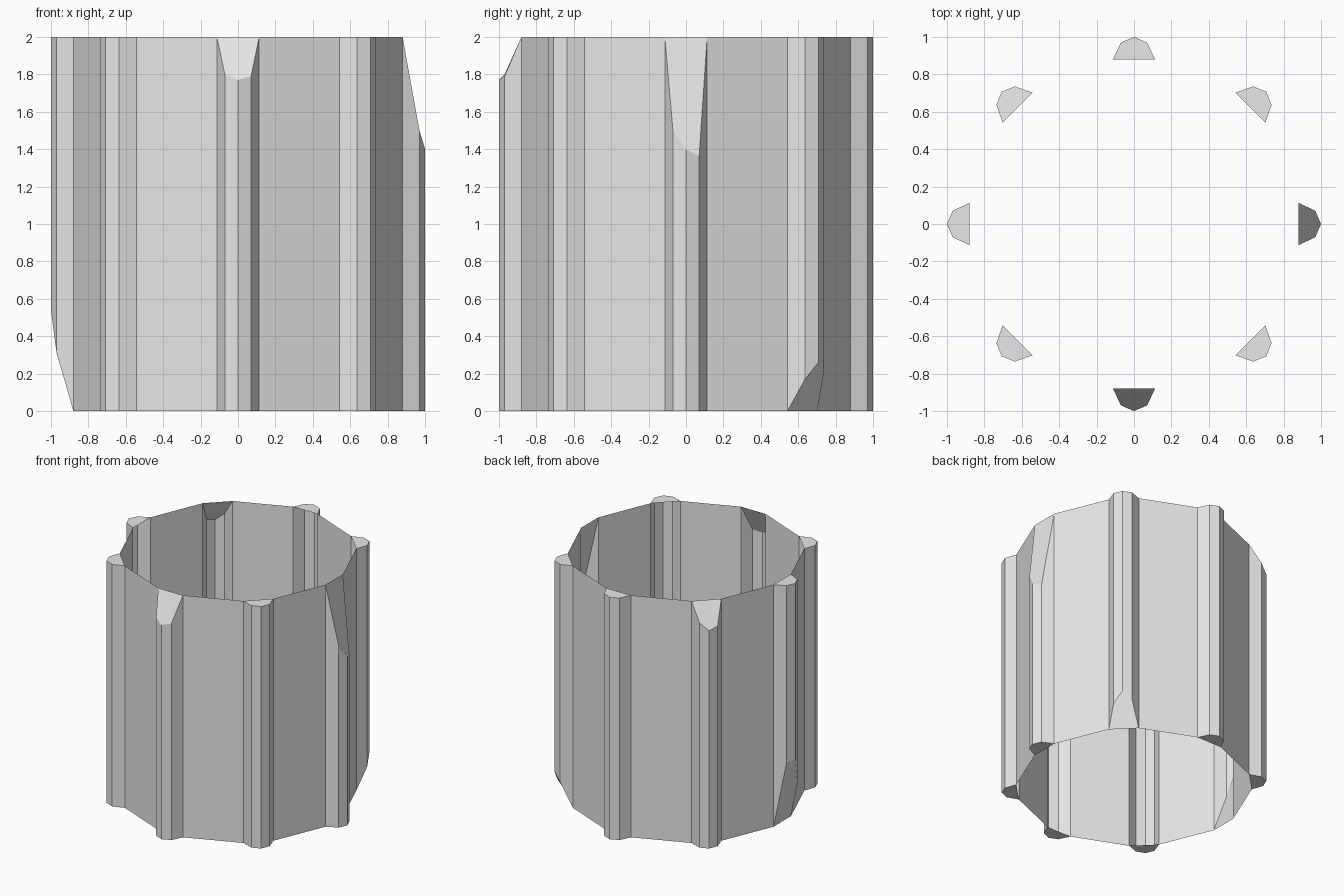
import bpy, bmesh, math

cube = bpy.data.objects.get("Cube")
if cube:
    bpy.data.objects.remove(cube, do_unlink=True)

RIBS = 8
HEIGHT = 2.0
# Half-round rib section: (radial distance, sideways offset), counter-clockwise
SECTION = [(0.88, -0.113), (0.97, -0.07), (1.0, 0.0), (0.97, 0.07), (0.88, 0.113)]

# Bevelled rib ends: rib number (from +x, counter-clockwise) -> cut depths
TOP_CUTS = {0: (0.50, 0.60, 0.64), 3: (0.14, 0.20, 0.18), 6: (0.20, 0.23, 0.21)}
BOTTOM_CUTS = {1: (0.17, 0.26, 0.20), 4: (0.54, 0.54, 0.31)}


def grey_material():
    mat = bpy.data.materials.new("light grey")
    mat.use_nodes = True
    colour = (0.8, 0.8, 0.8, 1.0)
    mat.diffuse_color = colour
    for node in mat.node_tree.nodes:
        if node.type == 'BSDF_PRINCIPLED':
            node.inputs["Base Color"].default_value = colour
    return mat


def depths(cuts, rib):
    # Inner corners of a rib always reach the rim
    return (0.0, *cuts.get(rib, (0.0, 0.0, 0.0)), 0.0)


bm = bmesh.new()
lower, upper = [], []

# Rib outlines and their end caps
for rib in range(RIBS):
    angle = 2 * math.pi * rib / RIBS
    c, s = math.cos(angle), math.sin(angle)
    low, high = [], []
    for (r, t), drop, rise in zip(SECTION, depths(TOP_CUTS, rib), depths(BOTTOM_CUTS, rib)):
        x, y = r * c - t * s, r * s + t * c
        low.append(bm.verts.new((x, y, rise)))
        high.append(bm.verts.new((x, y, HEIGHT - drop)))
    bm.faces.new(high)
    bm.faces.new(low[::-1])
    lower += low
    upper += high

# Thin open wall following the ribs and the flat panels between them
count = len(lower)
for i in range(count):
    j = (i + 1) % count
    bm.faces.new((lower[i], lower[j], upper[j], upper[i]))

mesh = bpy.data.meshes.new("ribbed_sleeve")
bm.to_mesh(mesh)
bm.free()
mesh.materials.append(grey_material())
sleeve = bpy.data.objects.new("ribbed_sleeve", mesh)
bpy.context.collection.objects.link(sleeve)
